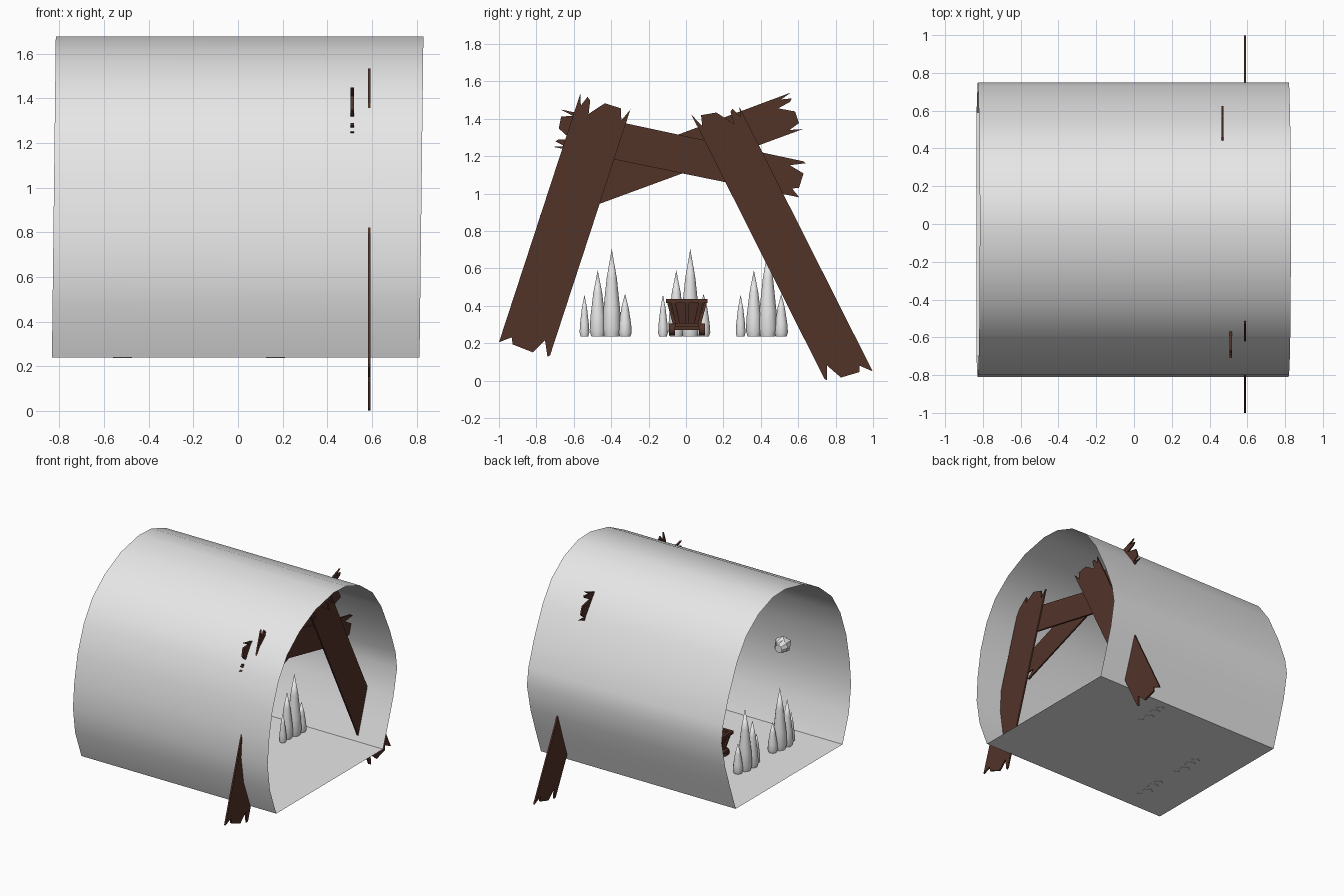
import bpy, bmesh, math
from mathutils import Vector, Matrix

if "Cube" in bpy.data.objects:
    bpy.data.objects.remove(bpy.data.objects["Cube"])


def material(name, rgb):
    m = bpy.data.materials.new(name)
    m.diffuse_color = (*rgb, 1)
    m.use_nodes = True
    m.node_tree.nodes["Principled BSDF"].inputs["Base Color"].default_value = m.diffuse_color
    return m


STONE = material("pale_stone", (0.8, 0.8, 0.8))
WOOD = material("dark_wood", (0.085, 0.033, 0.022))


def add_object(name, bm, mat, smooth=None):
    me = bpy.data.meshes.new(name)
    bm.to_mesh(me)
    bm.free()
    ob = bpy.data.objects.new(name, me)
    bpy.context.collection.objects.link(ob)
    me.materials.append(mat)
    if smooth:
        bpy.ops.object.select_all(action='DESELECT')
        ob.select_set(True)
        bpy.context.view_layer.objects.active = ob
        bpy.ops.object.shade_smooth_by_angle(angle=math.radians(smooth))
    return ob


# Tunnel: open sheet swept along x, with slightly leaning ends
ARCH = [(-.70, .24), (-.78, .45), (-.81, .65), (-.797, .84), (-.76, 1.05), (-.69, 1.25),
        (-.59, 1.41), (-.44, 1.535), (-.25, 1.63), (-.03, 1.677), (.12, 1.67), (.29, 1.61),
        (.44, 1.50), (.55, 1.35), (.66, 1.12), (.73, .93), (.75, .80), (.71, .60),
        (.655, .43), (.59, .24)]


def rim(bm, pts, x):
    return [bm.verts.new((x + (z - .96) * .012, y, z)) for y, z in pts]


def sheet(name, pts, smooth):
    bm = bmesh.new()
    a, b = rim(bm, pts, -.825), rim(bm, pts, .822)
    for i in range(len(pts) - 1):
        bm.faces.new((a[i], b[i], b[i + 1], a[i + 1]))
    bmesh.ops.reverse_faces(bm, faces=bm.faces) if name == "tunnel_wall" else None
    bm.normal_update()
    return add_object(name, bm, STONE, smooth)


sheet("tunnel_wall", ARCH, 50)
sheet("tunnel_floor", [ARCH[0], ARCH[-1]], None)

# Broken planks: four corners plus shared splintered end profiles (across, depth)
LOW_END = [(0, 0), (.2, .045), (.26, .01), (.67, 0), (.82, .08), (.96, 0), (1, .01)]
TOP_END = [(0, 0), (.08, .06), (.15, .005), (.22, .02), (.27, .09), (.5, .01),
           (.82, .01), (.9, .07), (1, 0)]


def plank(name, x, thick, low0, low1, top0, top1):
    l0, l1, t0, t1 = map(Vector, (low0, low1, top0, top1))
    d = (t0 - l0).normalized()
    outline = [l0.lerp(l1, u) + d * k for u, k in LOW_END]
    outline += [t0.lerp(t1, u) - d * k for u, k in reversed(TOP_END)]
    bm = bmesh.new()
    f = bm.faces.new([bm.verts.new((x - thick / 2, p.x, p.y)) for p in outline])
    ext = bmesh.ops.extrude_face_region(bm, geom=[f])
    bmesh.ops.translate(bm, vec=(thick, 0, 0),
                        verts=[v for v in ext["geom"] if isinstance(v, bmesh.types.BMVert)])
    bmesh.ops.recalc_face_normals(bm, faces=bm.faces)
    add_object(name, bm, WOOD)


plank("left_leg_plank", .588, .012, (-1, .205), (-.73, .125), (-.565, 1.535), (-.297, 1.45))
plank("right_leg_plank", .588, .012, (.998, .05), (.745, .0), (.285, 1.465), (.03, 1.42))
plank("front_cross_plank", .512, .015, (.605, .98), (.64, 1.17), (-.71, 1.25), (-.67, 1.45))
plank("rear_cross_plank", .468, .012, (-.70, 1.07), (-.64, .88), (.56, 1.54), (.625, 1.345))


# Stalagmites: lathed spikes in clusters of four
def spike(bm, x, y, r, tip, sides=12):
    h = tip - .237
    prof = [(.8, 0), (1, .09), (.9, .3), (.55, .66)]
    rings = [[bm.verts.new((x + r * k * math.cos(i * math.tau / sides),
                            y + r * k * math.sin(i * math.tau / sides), .237 + h * t))
              for i in range(sides)] for k, t in prof]
    top = bm.verts.new((x, y, tip))
    for i in range(sides):
        j = (i + 1) % sides
        for a, b in zip(rings, rings[1:]):
            bm.faces.new((a[i], a[j], b[j], b[i]))
        bm.faces.new((rings[-1][i], rings[-1][j], top))
    bm.faces.new(rings[0][::-1])


for n, (cx, cy) in enumerate([(-.515, -.40), (-.515, .02), (.17, .435)]):
    bm = bmesh.new()
    for dx, dy, r, tip in [(.005, -.143, .026, .46), (-.01, -.072, .043, .59),
                           (0, .003, .05, .705), (.01, .074, .036, .465)]:
        spike(bm, cx + dx, cy + dy, r, tip)
    add_object(f"stalagmite_cluster_{n + 1}", bm, STONE, 50)


# Mine cart standing between the stalagmites
CX, CY = -.20, .005


def block(bm, loc, size, rot=Matrix()):
    bmesh.ops.create_cube(bm, size=1, matrix=Matrix.Translation(loc) @ rot
                          @ Matrix.Diagonal((*size, 1)))


bm = bmesh.new()  # tapered open tub
tub = [[bm.verts.new((CX + sx * hx, CY + sy * hy, z)) for sx, sy in
        ((-1, -1), (1, -1), (1, 1), (-1, 1))]
       for hx, hy, z in ((.085, .065, .305), (.115, .095, .42), (.105, .085, .42), (.078, .056, .315))]
for a, b in zip(tub, tub[1:]):
    for i in range(4):
        bm.faces.new((a[i], a[(i + 1) % 4], b[(i + 1) % 4], b[i]))
bm.faces.new(tub[0][::-1])
bm.faces.new(tub[-1])
add_object("cart_tub", bm, WOOD)

bm = bmesh.new()  # rim, slats and chassis
for s in (-1, 1):
    block(bm, (CX, CY + s * .1, .425), (.25, .022, .022))
    block(bm, (CX + s * .118, CY, .425), (.022, .22, .022))
    for k in (-1, 0, 1):
        block(bm, (CX + k * .08, CY + s * .085, .365), (.022, .014, .12),
              Matrix.Rotation(-s * .26, 4, 'X'))
        block(bm, (CX + s * .104, CY + k * .062, .365), (.014, .022, .12),
              Matrix.Rotation(s * .26, 4, 'Y') @ Matrix.Rotation(-k * .2, 4, 'X'))
    block(bm, (CX + s * .075, CY, .283), (.03, .16, .025))
block(bm, (CX, CY, .298), (.24, .13, .02))
add_object("cart_frame", bm, WOOD)

bm = bmesh.new()
for sx in (-1, 1):
    for sy in (-1, 1):
        bmesh.ops.create_cone(bm, cap_ends=True, segments=12, radius1=.032, radius2=.032, depth=.032,
                              matrix=Matrix.Translation((CX + sx * .075, CY + sy * .08, .274))
                              @ Matrix.Rotation(math.pi / 2, 4, 'X'))
add_object("cart_wheels", bm, WOOD, 40)

# Small carved lump with a ring, fixed to the inner wall
bm = bmesh.new()
at = Vector((-.31, -.725, .855))
bmesh.ops.create_icosphere(bm, subdivisions=1, radius=.065, matrix=Matrix.Translation(at))
bmesh.ops.create_cone(bm, cap_ends=True, segments=8, radius1=.045, radius2=.03, depth=.05,
                      matrix=Matrix.Translation(at + Vector((-.02, .055, 0)))
                      @ Matrix.Rotation(-math.pi / 2, 4, 'X'))
add_object("wall_lump", bm, STONE)
